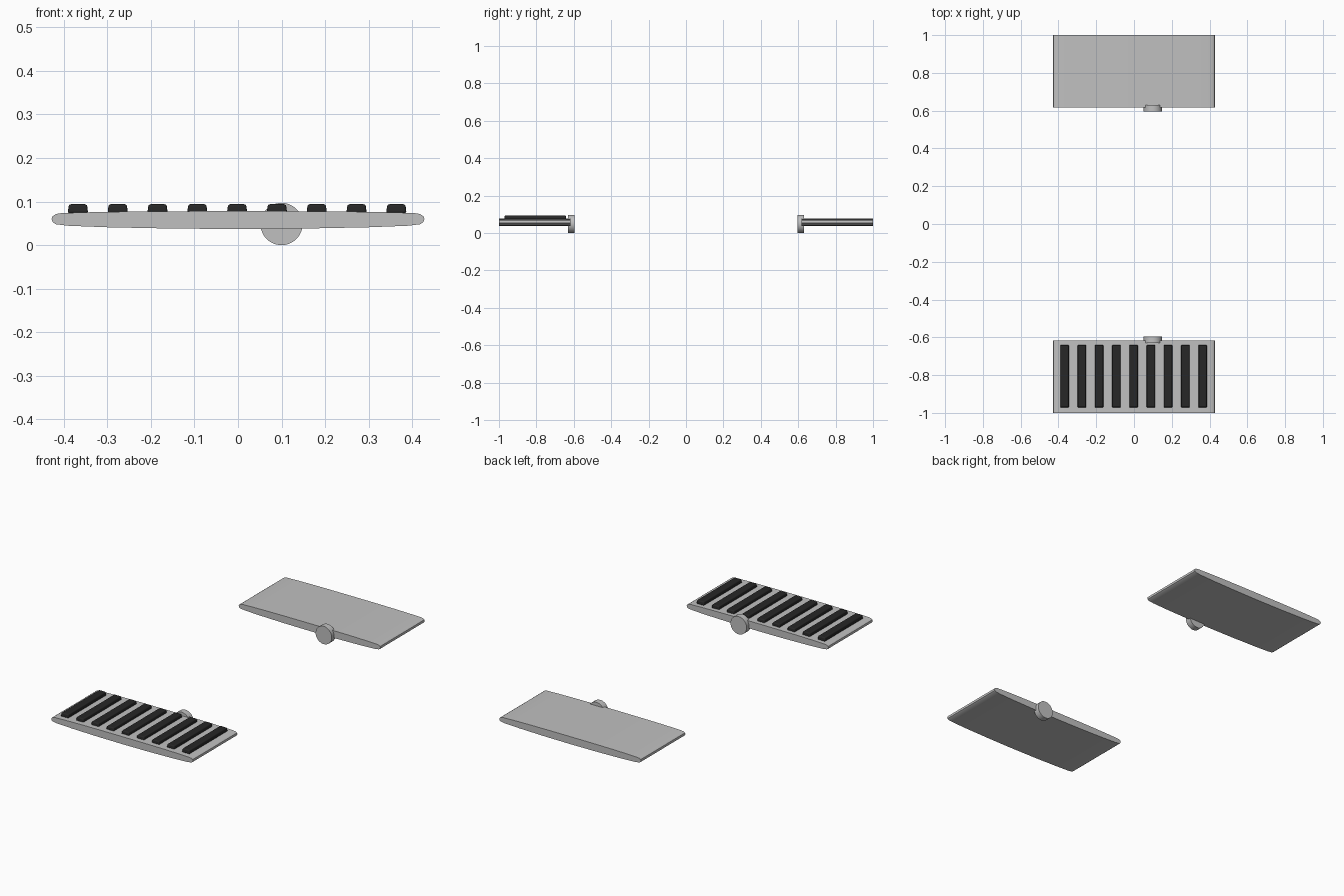
import bpy, bmesh, math
from mathutils import Matrix

cube = bpy.data.objects.get("Cube")
if cube:
    bpy.data.objects.remove(cube, do_unlink=True)


def material(name, value):
    m = bpy.data.materials.new(name)
    m.use_nodes = True
    color = (value, value, value, 1)
    m.diffuse_color = color
    m.node_tree.nodes["Principled BSDF"].inputs["Base Color"].default_value = color
    return m


metal = material("light grey metal", 0.53)
rubber = material("black rubber", 0.02)


def finish(bm, name, mat):
    bmesh.ops.recalc_face_normals(bm, faces=bm.faces)
    mesh = bpy.data.meshes.new(name)
    bm.to_mesh(mesh)
    bm.free()
    obj = bpy.data.objects.new(name, mesh)
    bpy.context.collection.objects.link(obj)
    mesh.materials.append(mat)
    bpy.ops.object.select_all(action="DESELECT")
    bpy.context.view_layer.objects.active = obj
    obj.select_set(True)
    bpy.ops.object.shade_smooth_by_angle(angle=math.radians(35))
    return obj


# Half outline of the gently bowed plate, from top centre round to bottom centre
HALF = [(0, .078), (.15, .0777), (.25, .077), (.34, .0755), (.405, .0735),
        (.418, .0715), (.426, .066), (.428, .06), (.426, .053), (.418, .048),
        (.39, .0445), (.3, .041), (.15, .038), (0, .037)]


def plate(name, side):
    outline = HALF + [(-x, z) for x, z in reversed(HALF[1:-1])]
    bm = bmesh.new()
    face = bm.faces.new([bm.verts.new((x, side * 0.617, z)) for x, z in outline])
    ext = bmesh.ops.extrude_face_region(bm, geom=[face])["geom"]
    moved = [v for v in ext if isinstance(v, bmesh.types.BMVert)]
    bmesh.ops.translate(bm, verts=moved, vec=(0, side * 0.383, 0))
    finish(bm, name, metal)


# Round axle hub on the inner edge of each plate
def hub(name, side):
    bm = bmesh.new()
    place = Matrix.Translation((0.1, side * 0.613, 0.0485)) @ Matrix.Rotation(math.pi / 2, 4, "X")
    bmesh.ops.create_cone(bm, cap_ends=True, segments=48, radius1=0.0485,
                          radius2=0.0485, depth=0.034, matrix=place)
    finish(bm, name, metal)


# Tapered rubber bar with softened edges
def grip(name, x):
    bm = bmesh.new()
    bmesh.ops.create_cube(bm, size=1, matrix=Matrix.Translation((x, -0.806, 0.0835))
                          @ Matrix.Diagonal((0.047, 0.332, 0.021, 1)))
    for v in bm.verts:
        if v.co.z > 0.0835:
            v.co.x = x + (v.co.x - x) * 0.88
            v.co.y = -0.806 + (v.co.y + 0.806) * 0.985
    obj = finish(bm, name, rubber)
    bevel = obj.modifiers.new("soft edges", "BEVEL")
    bevel.width = 0.005
    bevel.segments = 3


for label, side in (("front", -1), ("back", 1)):
    plate(label + "_pedal_plate", side)
    hub(label + "_axle_hub", side)

for i in range(9):
    grip("grip_bar_%d" % (i + 1), (i - 4) * 0.0914 - 0.002)
